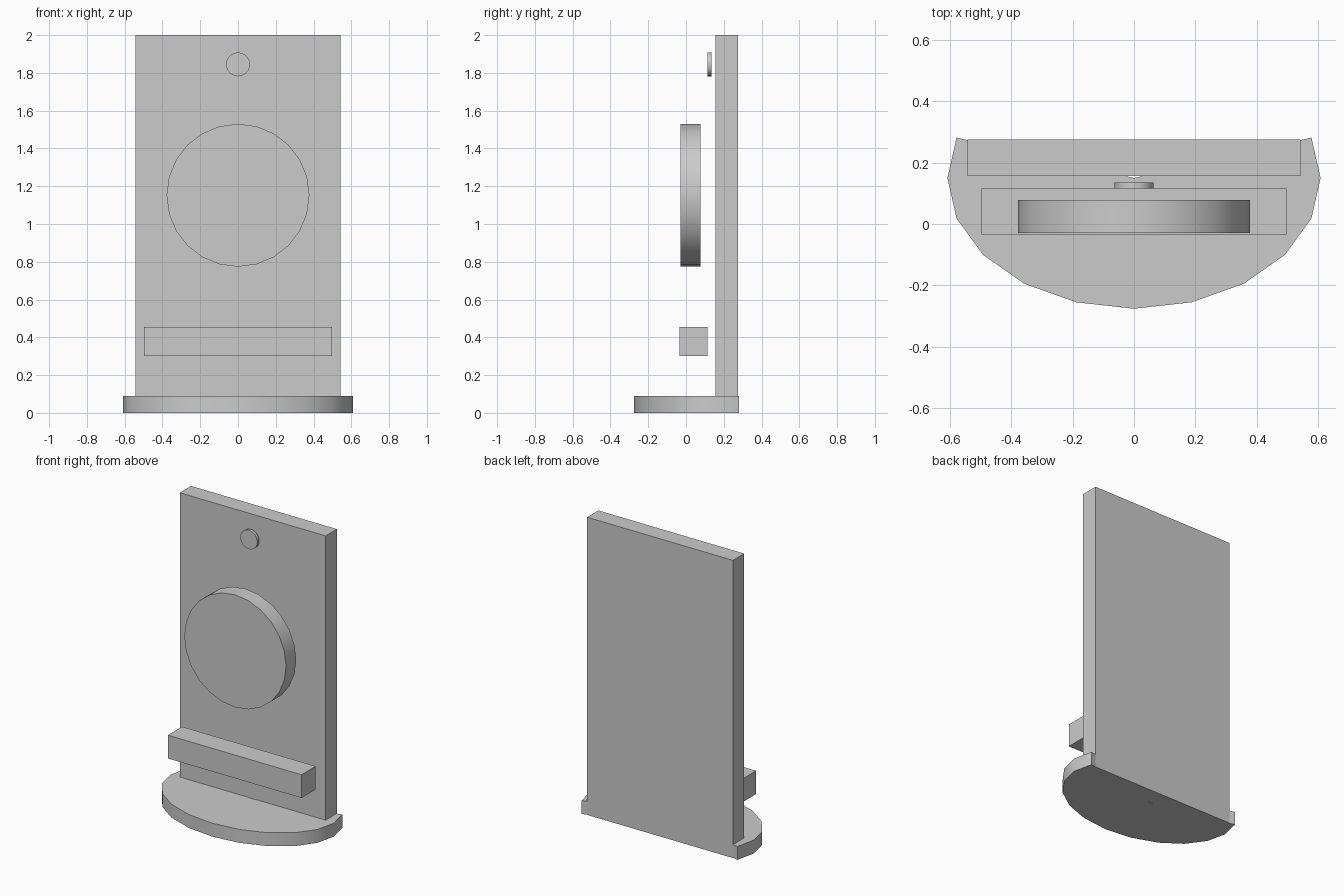
import bpy, bmesh
from math import cos, sin, pi, radians

if "Cube" in bpy.data.objects:
    bpy.data.objects.remove(bpy.data.objects["Cube"])


def prism(name, points, offset):
    """Closed outline extruded along an offset vector."""
    bm = bmesh.new()
    face = bm.faces.new([bm.verts.new(p) for p in points])
    ext = bmesh.ops.extrude_face_region(bm, geom=[face], use_keep_orig=True)
    moved = [v for v in ext["geom"] if isinstance(v, bmesh.types.BMVert)]
    bmesh.ops.translate(bm, verts=moved, vec=offset)
    bmesh.ops.recalc_face_normals(bm, faces=bm.faces[:])
    mesh = bpy.data.meshes.new(name)
    bm.to_mesh(mesh)
    bm.free()
    obj = bpy.data.objects.new(name, mesh)
    bpy.context.collection.objects.link(obj)
    return obj


def smooth(obj):
    bpy.ops.object.select_all(action='DESELECT')
    obj.select_set(True)
    bpy.context.view_layer.objects.active = obj
    bpy.ops.object.shade_smooth_by_angle(angle=radians(30))


def box(name, x, y0, y1, z0, z1):
    return prism(name, [(-x, y0, z0), (x, y0, z0), (x, y1, z0), (-x, y1, z0)],
                 (0, 0, z1 - z0))


def disc(name, z, r, y0, y1, sides=24):
    ring = [2 * pi * i / sides for i in range(sides)]
    smooth(prism(name, [(r * cos(a), y0, z + r * sin(a)) for a in ring],
                 (0, y1 - y0, 0)))


# Upright panel and front ledge
box("back_panel", 0.542, 0.156, 0.275, 0.0, 2.0)
box("front_ledge", 0.497, -0.035, 0.115, 0.30, 0.456)

# Large dial and small button in front of the panel
disc("round_dial", 1.152, 0.378, -0.03, 0.078)
disc("small_button", 1.845, 0.063, 0.115, 0.135)

# Base: elliptical sector whose shallow notch meets at the ellipse centre
arc = [radians(162 + 18 * i) for i in range(13)]
base = [(0, 0.15, 0)] + [(0.608 * cos(a), 0.15 + 0.426 * sin(a), 0) for a in arc]
smooth(prism("base", base, (0, 0, 0.09)))
